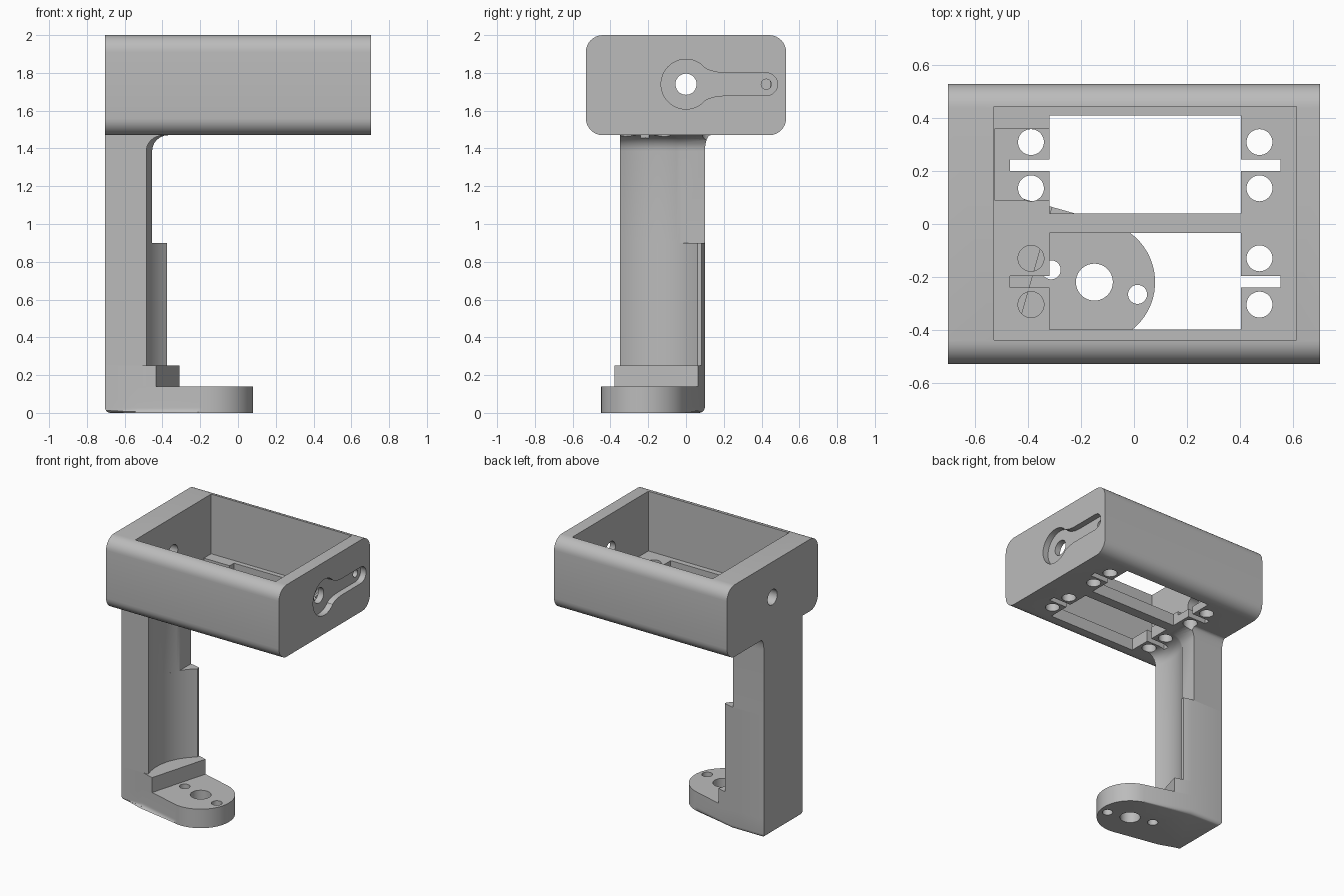
import bpy, bmesh, math
from mathutils import Vector

if "Cube" in bpy.data.objects:
    bpy.data.objects.remove(bpy.data.objects["Cube"])

grey = bpy.data.materials.new("plain grey")
grey.diffuse_color = (0.5, 0.5, 0.5, 1)
grey.use_nodes = True
grey.node_tree.nodes["Principled BSDF"].inputs["Base Color"].default_value = grey.diffuse_color

C = Vector((-0.15, -0.22))            # pivot centre of the foot
A = Vector((0.962, -0.273))           # foot axis
N = Vector((0.273, 0.962))            # across the foot


def link(bm, name):
    bmesh.ops.recalc_face_normals(bm, faces=bm.faces)
    me = bpy.data.meshes.new(name)
    bm.to_mesh(me)
    bm.free()
    ob = bpy.data.objects.new(name, me)
    bpy.context.collection.objects.link(ob)
    me.materials.append(grey)
    return ob


def loft(rings, name, bevel=0):
    """Skin matching rings of 3D points; optionally round the first ring."""
    bm = bmesh.new()
    vs = [[bm.verts.new(p) for p in r] for r in rings]
    n = len(vs[0])
    for a, b in zip(vs, vs[1:]):
        for i in range(n):
            bm.faces.new((a[i], a[(i + 1) % n], b[(i + 1) % n], b[i]))
    first = bm.faces.new(vs[0][::-1])
    bm.faces.new(vs[-1])
    if bevel:
        bmesh.ops.bevel(bm, geom=list(first.edges), offset=bevel, segments=5,
                        profile=0.5, affect='EDGES')
    return link(bm, name)


def prism(pts, z0, z1, name, bevel=0):
    return loft([[(p[0], p[1], z) for p in pts] for z in (z0, z1)], name, bevel)


def prism_x(pts, x0, x1, name):
    return loft([[(x, p[0], p[1]) for p in pts] for x in (x0, x1)], name)


def rect(x0, x1, y0, y1):
    return [(x0, y0), (x1, y0), (x1, y1), (x0, y1)]


def arc(cx, cy, r, a0, a1, n):
    return [(cx + r * math.cos(math.radians(a0 + (a1 - a0) * i / n)),
             cy + r * math.sin(math.radians(a0 + (a1 - a0) * i / n))) for i in range(n + 1)]


def circle(cx, cy, r, n=40):
    return arc(cx, cy, r, 0, 360, n)[:-1]


def cut(targets, cutter):
    cutter.hide_render = True
    for t in targets:
        m = t.modifiers.new("cut", 'BOOLEAN')
        m.operation, m.solver, m.object = 'DIFFERENCE', 'EXACT', cutter
        bpy.context.view_layer.objects.active = t
        bpy.ops.object.modifier_apply(modifier=m.name)
    bpy.data.objects.remove(cutter)


# Housing: box rounded along its length
r, y, z0, z1 = 0.09, 0.53, 1.47, 2.0
outline = (arc(y - r, z0 + r, r, -90, 0, 8) + arc(y - r, z1 - r, r, 0, 90, 8)
           + arc(-y + r, z1 - r, r, 90, 180, 8) + arc(-y + r, z0 + r, r, 180, 270, 8))
housing = prism_x(outline, -0.705, 0.705, "housing")

# Upper post, flaring out where it meets the housing
def post_section(z, d):
    rad = 0.36 - d
    x_in = -0.455 + d
    a0 = 180 + math.degrees(math.asin(0.13 / rad))
    a1 = math.degrees(math.acos((x_in - C.x) / rad))
    yb = 0.1 + d * 0.35
    pts = [(-0.705, -0.35)] + arc(C.x, C.y, rad, a0, a1, 14) + [(x_in, yb), (-0.705, yb)]
    return [(px, py, z) for px, py in pts]


flare = [(1.47 - 0.085 * (1 - math.sin(t)), 0.085 * (1 - math.cos(t)))
         for t in [math.radians(15 * i) for i in range(7)]]
upper_post = loft([post_section(0.9, 0)] + [post_section(z, d) for z, d in flare], "upper_post")

# Lower post with the wider hollow flange
a0 = 180 + math.degrees(math.asin(0.13 / 0.36))
a1 = math.degrees(math.acos(-0.225 / 0.36))
lower_post = prism([(-0.705, -0.35)] + arc(C.x, C.y, 0.36, a0, a1, 20)
                   + [(-0.375, 0.083), (-0.436, 0.1), (-0.705, 0.1)], 0.25, 0.9, "lower_post")

# Angled step and rounded foot plate
step_a, step_b = C - 0.231 * A - 0.23 * N, C - 0.231 * A + 0.23 * N
step = prism([(-0.705, -0.35), (-0.533, -0.35), step_a, step_b, (-0.436, 0.1), (-0.705, 0.1)],
             0.14, 0.25, "step")
tilt = math.degrees(math.atan2(A.y, A.x))
foot = prism([(-0.705, -0.35), (-0.533, -0.35)] + arc(C.x, C.y, 0.23, tilt - 90, tilt + 90, 28)
             + [(-0.436, 0.1), (-0.705, 0.1)], 0, 0.14, "foot", bevel=0.03)

# Foot holes
for off, rad in ((0, 0.07), (-0.17, 0.036), (0.17, 0.036)):
    p = C + off * A
    cut([foot], prism(circle(p.x, p.y, rad), -0.1, 0.3, "foot_cutter"))

# Housing cavity, shallow floor recess and two windows
cut([housing], prism(rect(-0.53, 0.615, -0.44, 0.445), 1.56, 2.2, "cavity_cutter"))
cut([housing], prism(rect(-0.529, -0.3, 0.09, 0.36), 1.53, 1.7, "recess_cutter"))
for y0, y1 in ((0.04, 0.41), (-0.40, -0.035)):
    cut([housing], prism(rect(-0.32, 0.405, y0, y1), 1.3, 1.7, "window_cutter"))

# Strap slots and screw holes through the floor
both = [housing, upper_post]
for y0, y1 in ((0.2, 0.245), (-0.24, -0.197)):
    cut(both, prism(rect(-0.47, -0.31, y0, y1), 1.35, 1.7, "slot_cutter"))
    cut([housing], prism(rect(0.395, 0.555, y0, y1), 1.35, 1.7, "slot_cutter"))
for hy in (0.31, 0.135, -0.13, -0.305):
    cut(both, prism(circle(-0.39, hy, 0.049), 1.35, 1.7, "screw_cutter"))
    cut([housing], prism(circle(0.475, hy, 0.049), 1.35, 1.7, "screw_cutter"))

# Keyhole recess on the right wall and pivot holes through both walls
zc = 1.74
neck = [(0.095, 0.089), (0.12, 0.075), (0.16, 0.064), (0.205, 0.06)]
key = (arc(0, 0, 0.132, 45, 315, 36) + [(a, -b) for a, b in neck]
       + arc(0.425, 0, 0.06, -90, 90, 14) + neck[::-1])
cut([housing], prism_x([(a, b + zc) for a, b in key], 0.66, 0.8, "keyhole_cutter"))
cut([housing], prism_x(circle(0, zc, 0.056), -0.9, 0.9, "pivot_cutter"))
cut([housing], prism_x(circle(0.425, zc, 0.027, 20), 0.55, 0.9, "wire_cutter"))

# Smooth the curved walls, keep edges crisp
for ob in (housing, upper_post, lower_post, step, foot):
    bpy.ops.object.select_all(action='DESELECT')
    ob.select_set(True)
    bpy.context.view_layer.objects.active = ob
    bpy.ops.object.shade_smooth_by_angle(angle=math.radians(30))
